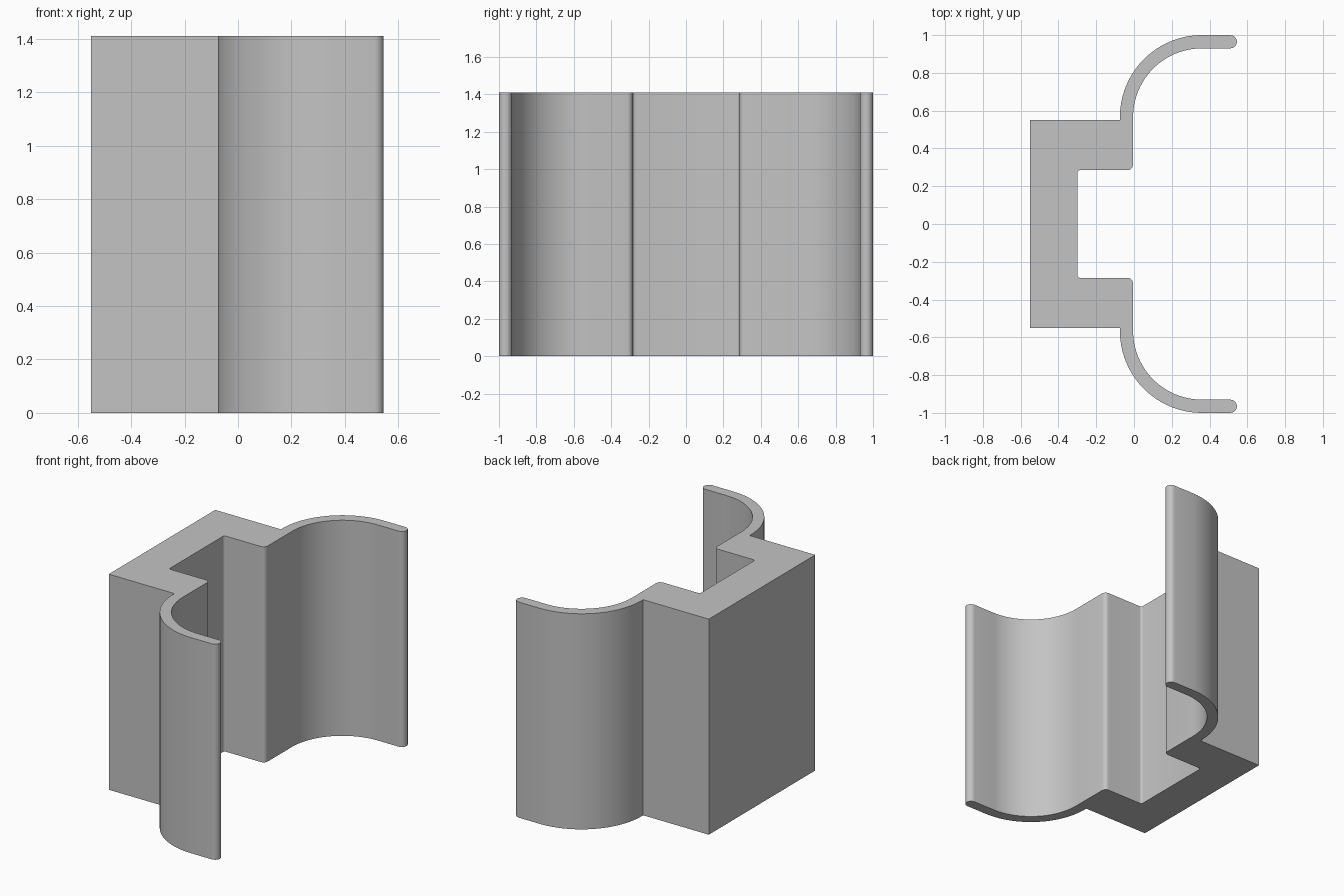
import bpy
import bmesh
from math import cos, sin, radians

HEIGHT = 1.41

cube = bpy.data.objects.get("Cube")
if cube:
    bpy.data.objects.remove(cube, do_unlink=True)


def arc(cx, cy, r, start, end, steps):
    """Points along an arc, angles in degrees."""
    angles = [radians(start + (end - start) * i / steps) for i in range(steps + 1)]
    return [(cx + r * cos(a), cy + r * sin(a)) for a in angles]


# Half of the cross-section, from the back corner round to the channel floor
half = [(-0.55, 0.55), (-0.075, 0.55)]
half += arc(0.36, 0.565, 0.435, 180, 90, 24)      # outside of curved arm
half += arc(0.51, 0.965, 0.035, 90, -90, 10)      # rounded arm tip
half += arc(0.36, 0.565, 0.365, 90, 180, 24)      # inside of curved arm
half += arc(-0.035, 0.315, 0.03, 0, -90, 6)       # rounded channel lip
half += arc(-0.285, 0.27, 0.015, 90, 180, 4)      # channel floor fillet
outline = half + [(x, -y) for x, y in reversed(half)]

# Extrude the mirrored outline upward
bm = bmesh.new()
base = bm.faces.new([bm.verts.new((x, y, 0)) for x, y in outline])
result = bmesh.ops.extrude_face_region(bm, geom=[base], use_keep_orig=True)
top = [v for v in result["geom"] if isinstance(v, bmesh.types.BMVert)]
bmesh.ops.translate(bm, vec=(0, 0, HEIGHT), verts=top)
bmesh.ops.recalc_face_normals(bm, faces=bm.faces)
mesh = bpy.data.meshes.new("bracket_profile")
bm.to_mesh(mesh)
bm.free()

bracket = bpy.data.objects.new("bracket_profile", mesh)
bpy.context.collection.objects.link(bracket)

# Plain grey finish
grey = bpy.data.materials.new("grey")
grey.use_nodes = True
colour = (0.55, 0.55, 0.55, 1)
grey.diffuse_color = colour
grey.node_tree.nodes["Principled BSDF"].inputs["Base Color"].default_value = colour
mesh.materials.append(grey)

bpy.ops.object.select_all(action="DESELECT")
bracket.select_set(True)
bpy.context.view_layer.objects.active = bracket
bpy.ops.object.shade_smooth_by_angle(angle=radians(30))
